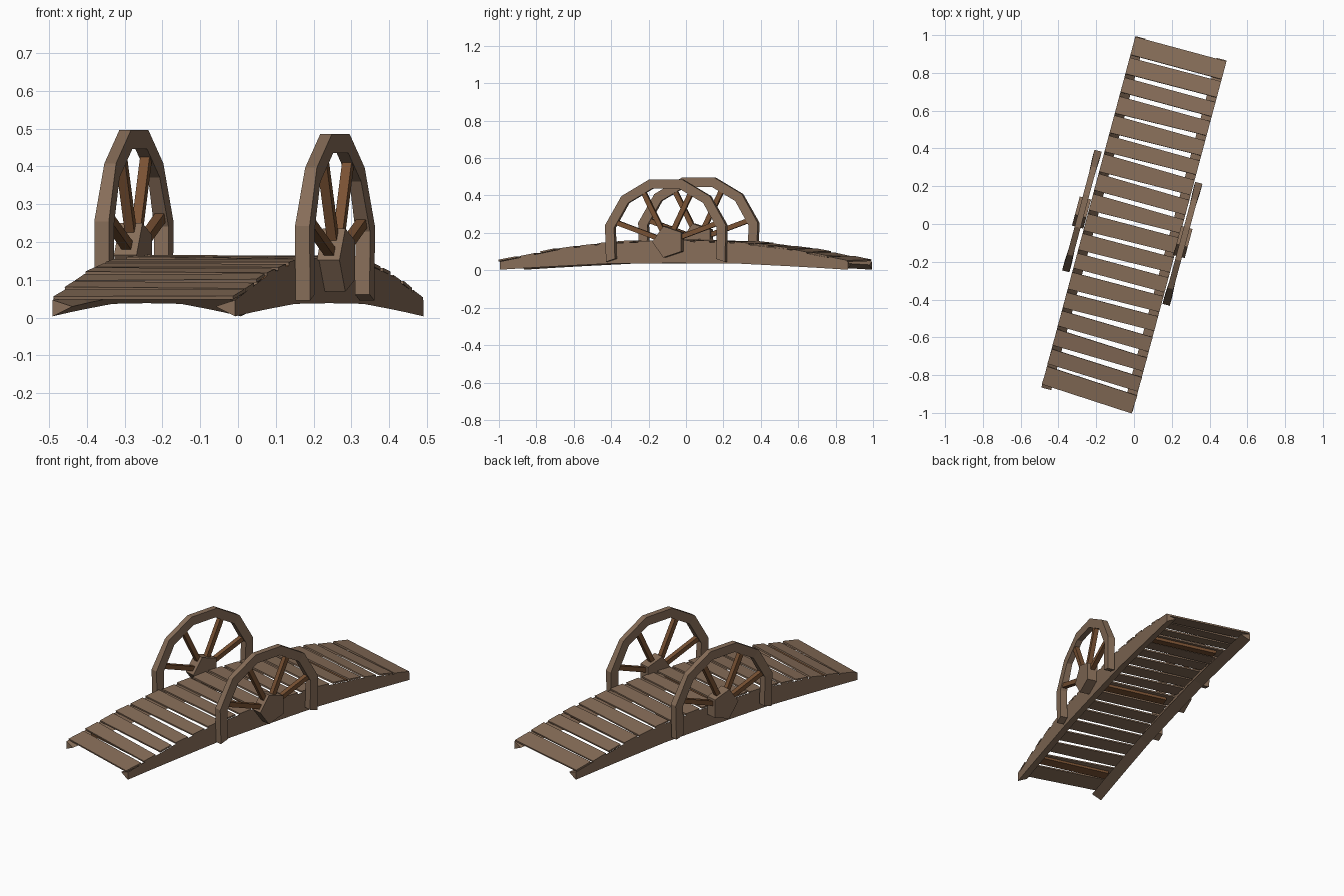
import bpy, bmesh, math, random
from mathutils import Matrix, Vector

if "Cube" in bpy.data.objects:
    bpy.data.objects.remove(bpy.data.objects["Cube"])

random.seed(4)
TURN = Matrix.Rotation(math.radians(-15), 4, 'Z')   # the bridge lies at an angle


def material(name, col):
    m = bpy.data.materials.new(name)
    m.diffuse_color = (*col, 1)
    m.use_nodes = True
    m.node_tree.nodes["Principled BSDF"].inputs["Base Color"].default_value = m.diffuse_color
    return m


WOOD = material("weathered wood", (0.24, 0.153, 0.098))
RED = material("reddish wood", (0.19, 0.083, 0.033))


def make(name, bm, mat):
    bmesh.ops.recalc_face_normals(bm, faces=bm.faces)
    me = bpy.data.meshes.new(name)
    bm.to_mesh(me)
    bm.free()
    me.materials.append(mat)
    ob = bpy.data.objects.new(name, me)
    ob.matrix_world = TURN
    bpy.context.collection.objects.link(ob)
    return ob


def box(bm, size, mat, taper=0.0):
    """Box whose y width grows towards +x by the taper fraction."""
    vs = bmesh.ops.create_cube(bm, size=1)["verts"]
    for p in vs:
        p.co.y *= 1 + taper * (1 if p.co.x > 0 else -1)
        p.co = mat @ Vector([a * b for a, b in zip(p.co, size)])


def sweep(bm, rings):
    """Skin a list of equal-sized point rings and cap the ends."""
    vs = [[bm.verts.new(p) for p in r] for r in rings]
    n = len(vs[0])
    for a, b in zip(vs, vs[1:]):
        for i in range(n):
            j = (i + 1) % n
            bm.faces.new((a[i], a[j], b[j], b[i]))
    bm.faces.new(vs[0])
    bm.faces.new(vs[-1])


def interp(v, table):
    v = abs(v)
    for (a, za), (b, zb) in zip(table, table[1:]):
        if v <= b:
            return za + (zb - za) * (v - a) / (b - a)
    return table[-1][1]


TOP = [(0, 0.156), (0.35, 0.145), (0.63, 0.112), (0.965, 0.046)]
BOTTOM = [(0, 0.038), (0.38, 0.036), (0.8, 0.013), (0.965, 0.003)]

# arched side beams, wedge shaped in section
for side, label in ((-1, "left"), (1, "right")):
    bm = bmesh.new()
    rings = []
    for v in (-0.963, -0.8, -0.63, -0.35, 0, 0.35, 0.63, 0.8, 0.963):
        zb, zt = interp(v, BOTTOM), interp(v, TOP)
        outer, inner = side * 0.25, side * 0.196
        rings.append([(outer, v, zb), (outer, v, zt), (inner, v, zb + 0.026)])
    sweep(bm, rings)
    make(label + "_side_beam", bm, WOOD)

# thin deck planks following the arch, slightly uneven
bm = bmesh.new()
N = 18
pitch = 1.925 / N
for i in range(N):
    v = -0.9625 + pitch * (i + 0.5)
    end = i in (0, N - 1)
    slope = math.atan2(interp(v + 0.04, TOP) - interp(v - 0.04, TOP), 0.08)
    yaw = random.uniform(-0.8, 0.8)
    if i < 4:
        yaw = -3.0 + 0.6 * i
    if i == N - 1:
        yaw = 0
    width = 0.1 if end else random.uniform(0.08, 0.09)
    m = (Matrix.Translation((0, v, interp(v, TOP) + 0.004))
         @ Matrix.Rotation(math.radians(yaw), 4, 'Z')
         @ Matrix.Rotation(slope + math.radians(random.uniform(-1, 1)), 4, 'X')
         @ Matrix.Rotation(math.radians(random.uniform(-0.6, 0.6)), 4, 'Y'))
    box(bm, (0.5, width, 0.009), m, 0 if end else random.uniform(-0.1, 0.0))
make("deck_planks", bm, WOOD)

# flat cross braces under the deck
bm = bmesh.new()
for i in (1, 8, 14):
    v = -0.9625 + pitch * (i + 0.5)
    slope = math.atan2(interp(v + 0.04, TOP) - interp(v - 0.04, TOP), 0.08)
    box(bm, (0.42, 0.05, 0.016), Matrix.Translation((0, v, interp(v, TOP) - 0.011))
        @ Matrix.Rotation(slope, 4, 'X'))
make("cross_braces", bm, RED)


# half wheels used as railings
def half_wheel(label, u, v, z, radius, hub_shift):
    def at(r, deg, du, dv=0):
        a = math.radians(deg)
        return (u + du, v + dv + r * math.cos(a), z + r * math.sin(a))

    bm = bmesh.new()
    rings = []
    for d in (-18, 15, 45, 75, 105, 135, 165, 198):
        w = 0.016 if 30 < d < 150 else 0.02
        rings.append([at(radius, d, -w), at(radius, d, w),
                      at(radius - 0.052, d, w), at(radius - 0.052, d, -w)])
    sweep(bm, rings)
    make(label + "_wheel_rim", bm, WOOD)

    bm = bmesh.new()
    sweep(bm, [[at(0.088, d, du, hub_shift) for d in range(36, 396, 72)]
               for du in (-0.031, 0.031)])
    make(label + "_wheel_hub", bm, WOOD)

    bm = bmesh.new()
    for d in (20, 64, 117, 160):
        m = (Matrix.Translation(Vector(at(0.18, d, 0, hub_shift / 2)))
             @ Matrix.Rotation(math.radians(d), 4, 'X'))
        box(bm, (0.026, 0.25, 0.026), m)
    make(label + "_wheel_spokes", bm, RED)


half_wheel("left", -0.284, -0.005, 0.166, 0.342, 0.0)
half_wheel("right", 0.275, -0.035, 0.152, 0.346, 0.018)
